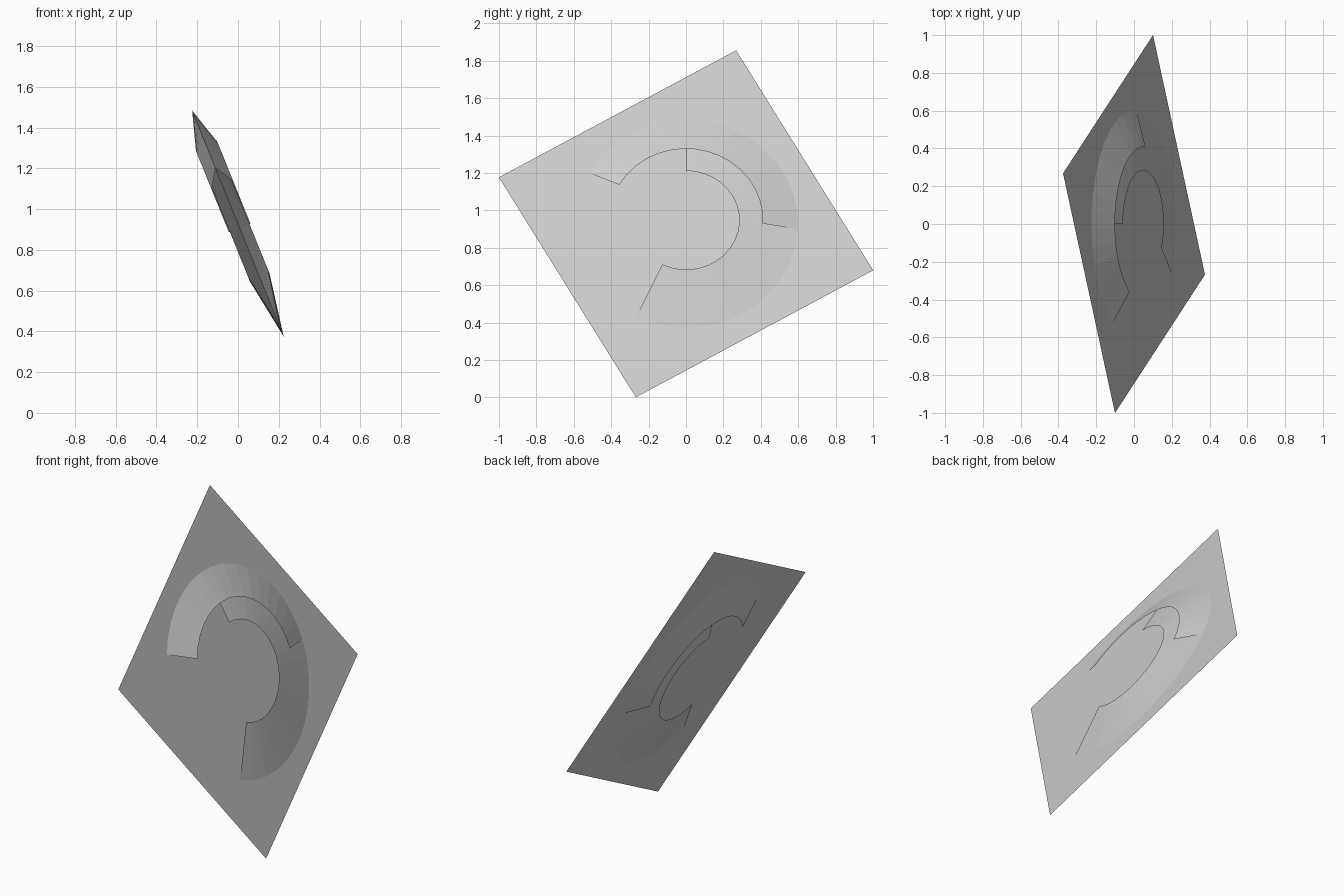
import bpy, bmesh, math
from mathutils import Matrix, Vector

cube = bpy.data.objects.get("Cube")
if cube:
    bpy.data.objects.remove(cube, do_unlink=True)

grey = bpy.data.materials.new("light grey")
grey.use_nodes = True
grey.diffuse_color = (0.6, 0.6, 0.6, 1)
grey.node_tree.nodes["Principled BSDF"].inputs["Base Color"].default_value = (0.6, 0.6, 0.6, 1)

# Shared tilted frame: local x runs along world y, local z is the sheet's normal
TILT = math.radians(22.05)
s, c = math.sin(TILT), math.cos(TILT)
FRAME = Matrix(((0, -s, c, 0),
                (1, 0, 0, 0),
                (0, c, s, 0.928),
                (0, 0, 0, 1)))


def add_object(name, bm):
    mesh = bpy.data.meshes.new(name)
    bm.to_mesh(mesh)
    bm.free()
    mesh.materials.append(grey)
    obj = bpy.data.objects.new(name, mesh)
    bpy.context.collection.objects.link(obj)
    obj.matrix_world = FRAME
    return obj


def polar(radius, degrees, height=0):
    a = math.radians(degrees)
    return Vector((radius * math.cos(a), radius * math.sin(a), height))


def cone_arc(name, inner, outer, height, start, end, steps):
    """Open conical band, raised at its inner edge, mirrored to both faces of the sheet."""
    bm = bmesh.new()
    rows = []
    for i in range(steps + 1):
        a = start + (end - start) * i / steps
        rows.append((bm.verts.new(polar(inner, a, height)),
                     bm.verts.new(polar(outer, a))))
    for (i0, o0), (i1, o1) in zip(rows, rows[1:]):
        bm.faces.new((i0, o0, o1, i1))
    obj = add_object(name, bm)
    mirror = obj.modifiers.new("both sides", 'MIRROR')
    mirror.use_axis = (False, False, True)
    mirror.use_mirror_merge = False
    return obj


# Flat square sheet
bm = bmesh.new()
bm.faces.new([bm.verts.new(polar(1.036, -15 + 90 * k)) for k in range(4)])
add_object("square_sheet", bm)

# Overlapping conical bands
cone_arc("lower_band", 0.285, 0.6, 0.052, -116.5, 90, 20)
cone_arc("upper_band", 0.41, 0.6, 0.057, -3, 150.5, 16)
